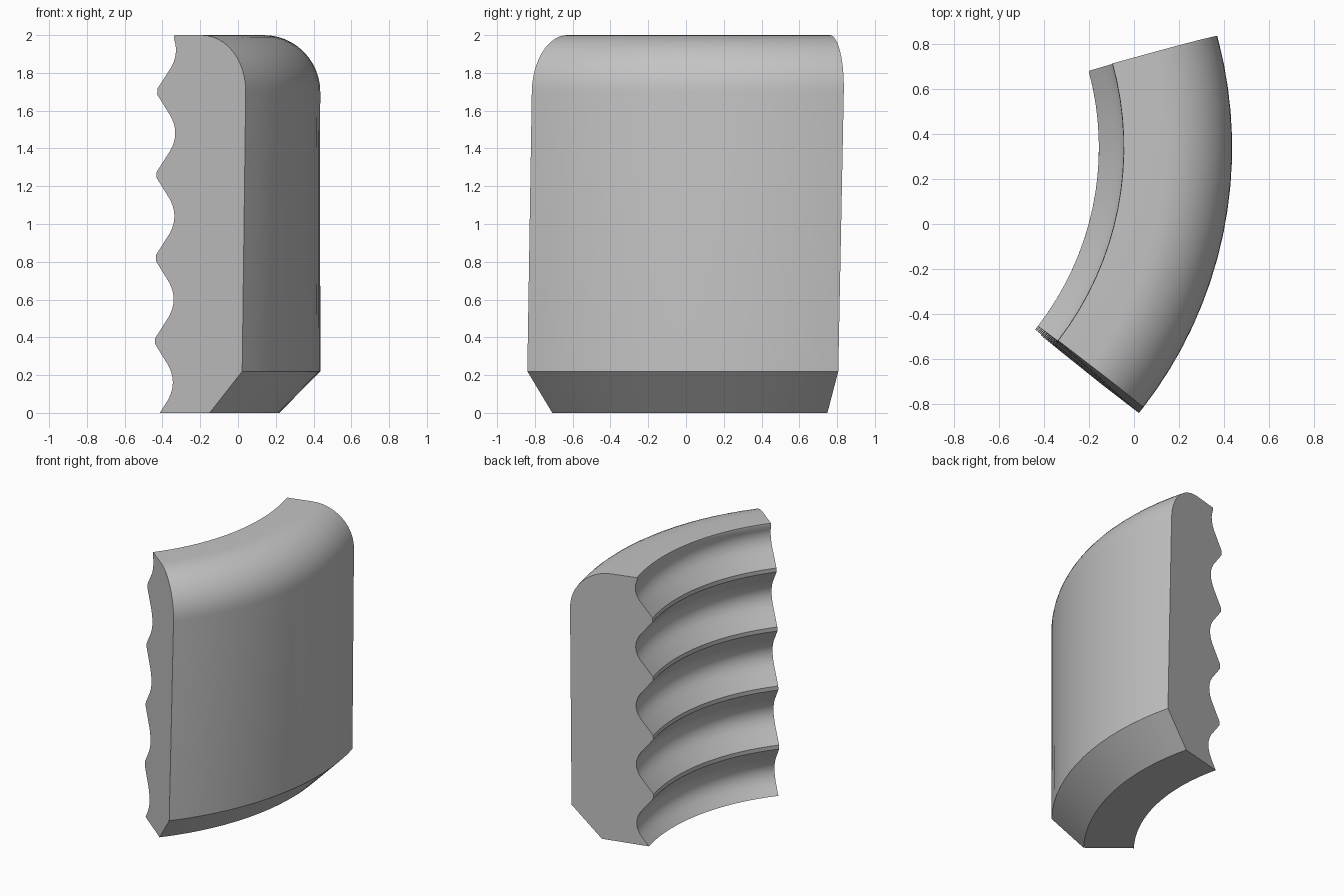
import bpy
import bmesh
import math

cube = bpy.data.objects.get("Cube")
if cube:
    bpy.data.objects.remove(cube, do_unlink=True)

# Sweep arc: centre, end angles at the base, and the slight twist per unit height
CX, CY = -1.453, 0.34
START, END, TWIST = -38.8, 14.15, 0.62
SEGMENTS = 16
R_OUT, R_TOP, HEIGHT = 1.889, 0.30, 2.0
PITCH, FIRST_VALLEY = 0.44, 0.16


def groove_radius(u):
    """Radius of the finger groove at height u from the middle of its valley."""
    u = abs(u)
    if u < 0.12:
        return 1.42 - 0.055 * (u / 0.12) ** 2
    return 1.365 - 0.068 * (u - 0.12) / 0.085


def make_profile():
    """Cross-section as (radius, height) points, going round once."""
    pts = [(1.672, 0.0), (R_OUT, 0.22), (R_OUT, HEIGHT - R_TOP)]
    # rounded outer shoulder
    for i in range(1, 13):
        a = math.radians(90 * i / 12)
        pts.append((R_OUT - R_TOP + R_TOP * math.cos(a),
                    HEIGHT - R_TOP + R_TOP * math.sin(a)))
    # scalloped inner side, from top to bottom
    pts.append((1.408, HEIGHT))
    offsets = [0.205, 0.12, 0.09, 0.06, 0.03, 0, -0.03, -0.06, -0.09, -0.12, -0.205]
    for k in reversed(range(5)):
        for u in offsets:
            z = FIRST_VALLEY + k * PITCH + u
            if 0.01 < z < HEIGHT - 0.01:
                pts.append((groove_radius(u), z))
    pts.append((groove_radius(FIRST_VALLEY), 0.0))
    return pts


def place(r, z, t):
    a = math.radians(START + (END - START) * t + TWIST * z)
    return (CX + r * math.cos(a), CY + r * math.sin(a), z)


# Sweep the cross-section along the arc
bm = bmesh.new()
profile = make_profile()
rings = [[bm.verts.new(place(r, z, i / SEGMENTS)) for r, z in profile]
         for i in range(SEGMENTS + 1)]
n = len(profile)
for a, b in zip(rings, rings[1:]):
    for j in range(n):
        k = (j + 1) % n
        bm.faces.new((a[j], a[k], b[k], b[j]))
bm.faces.new(rings[0])
bm.faces.new(rings[-1])
bmesh.ops.recalc_face_normals(bm, faces=bm.faces)

mesh = bpy.data.meshes.new("curved_grip")
bm.to_mesh(mesh)
bm.free()
grip = bpy.data.objects.new("curved_grip", mesh)
bpy.context.collection.objects.link(grip)

# Plain grey material
grey = bpy.data.materials.new("light_grey")
grey.use_nodes = True
colour = (0.55, 0.55, 0.55, 1.0)
grey.diffuse_color = colour
grey.node_tree.nodes["Principled BSDF"].inputs["Base Color"].default_value = colour
mesh.materials.append(grey)

# Smooth curves, crisp corners
bpy.ops.object.select_all(action='DESELECT')
grip.select_set(True)
bpy.context.view_layer.objects.active = grip
bpy.ops.object.shade_smooth_by_angle(angle=math.radians(25))
